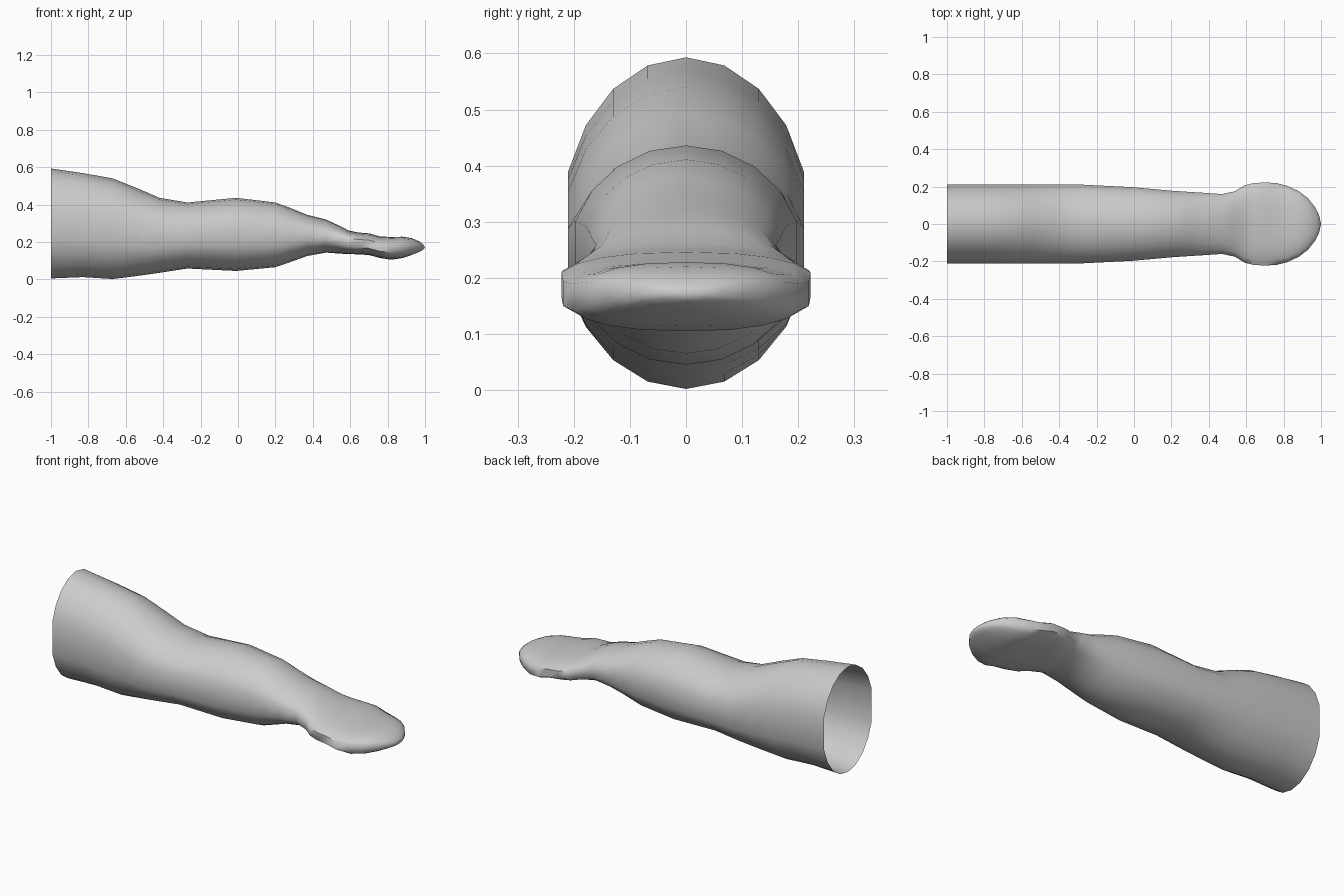
import bpy, bmesh, math

cube = bpy.data.objects.get("Cube")
if cube:
    bpy.data.objects.remove(cube, do_unlink=True)

# One plain grey for the whole limb
grey = bpy.data.materials.new("plain_grey")
grey.use_nodes = True
colour = (0.6, 0.6, 0.6, 1)
grey.diffuse_color = colour
grey.node_tree.nodes["Principled BSDF"].inputs["Base Color"].default_value = colour

# Ring angles from the top; the two side points are left out for flat sides
ANGLES = [math.radians(18 * i) for i in range(20) if i not in (5, 15)]

# Sections along the limb: x, half width, bottom z, top z, squareness
SECTIONS = [
    (-1.00, .21, .005, .593, 2), (-.83, .21, .012, .568, 2),
    (-.67, .21, .002, .540, 2), (-.54, .21, .018, .488, 2),
    (-.42, .21, .035, .436, 2), (-.27, .21, .058, .411, 2),
    (-.01, .197, .045, .436, 2), (.20, .178, .065, .411, 2),
    (.29, .172, .096, .378, 2), (.37, .167, .125, .345, 2),
    (.47, .160, .143, .320, 2), (.54, .175, .138, .288, 2.1),
    (.59, .206, .135, .262, 2.2), (.64, .219, .134, .251, 2.3),
    (.70, .222, .130, .246, 2.4), (.76, .219, .114, .229, 2.4),
    (.82, .204, .105, .227, 2.4), (.88, .176, .114, .228, 2.4),
    (.93, .138, .131, .220, 2.3), (.97, .087, .147, .203, 2.2),
    (.99, .045, .158, .187, 2),
]


def power(v, e):
    return math.copysign(abs(v) ** e, v)


# Loft the arm and mitten-like hand, open at the shoulder
bm = bmesh.new()
rings = []
for x, half, low, high, square in SECTIONS:
    mid, rz, ry = (low + high) / 2, (high - low) / 2, half / math.sin(math.radians(72)) ** (2 / square)
    rings.append([bm.verts.new((x, ry * power(math.sin(a), 2 / square),
                                mid + rz * power(math.cos(a), 2 / square))) for a in ANGLES])
n = len(ANGLES)
for a, b in zip(rings, rings[1:]):
    for i in range(n):
        j = (i + 1) % n
        bm.faces.new((a[i], a[j], b[j], b[i]))

# Close the fingertip
tip = bm.verts.new((1.0, 0, .172))
for i in range(n):
    bm.faces.new((rings[-1][i], rings[-1][(i + 1) % n], tip))
# Point the normals outward
bm.normal_update()
top_face = max(bm.faces, key=lambda f: f.calc_center_median().z)
if top_face.normal.z < 0:
    bmesh.ops.reverse_faces(bm, faces=bm.faces[:])

mesh = bpy.data.meshes.new("arm_and_hand")
bm.to_mesh(mesh)
bm.free()
mesh.materials.append(grey)
arm = bpy.data.objects.new("arm_and_hand", mesh)
bpy.context.collection.objects.link(arm)

# Smooth shading
bpy.ops.object.select_all(action='DESELECT')
arm.select_set(True)
bpy.context.view_layer.objects.active = arm
bpy.ops.object.shade_smooth_by_angle(angle=math.radians(60))
